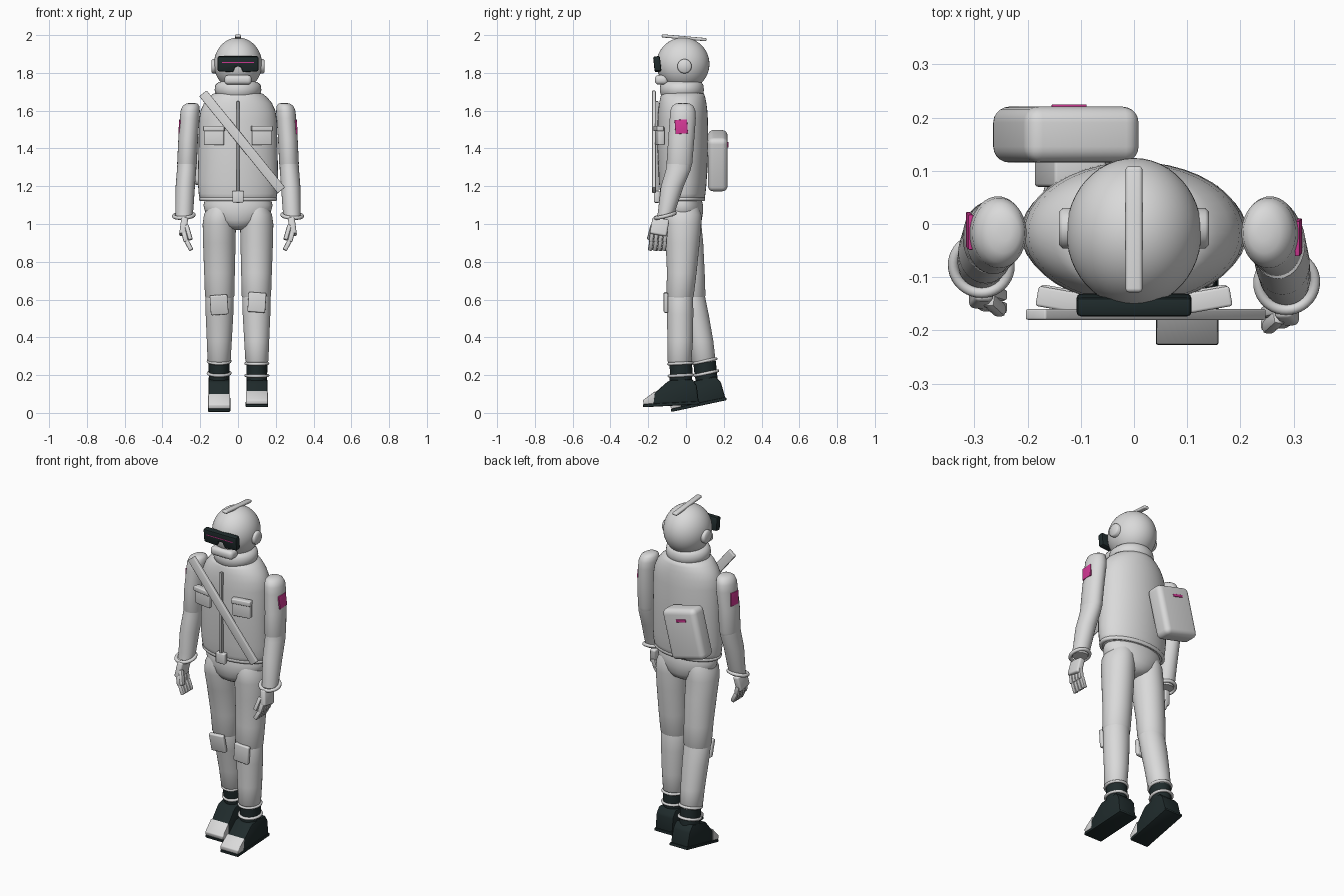
import bpy, bmesh, math
from mathutils import Vector, Matrix, Euler


def mat(name, rgb):
    m = bpy.data.materials.new(name)
    m.diffuse_color = (*rgb, 1)
    return m


WHITE = mat("suit_white", (0.70, 0.70, 0.70))
GREY = mat("trim_grey", (0.50, 0.50, 0.50))
DARK = mat("dark_rubber", (0.014, 0.024, 0.025))
PINK = mat("magenta", (0.65, 0.04, 0.30))
rad = math.radians


def finish(name, bm, m, loc=(0, 0, 0), rot=(0, 0, 0), bevel=0, seg=3, angle=40):
    bmesh.ops.recalc_face_normals(bm, faces=bm.faces)
    if bevel:
        bmesh.ops.bevel(bm, geom=list(bm.edges), offset=bevel, segments=seg,
                        profile=0.5, affect='EDGES', clamp_overlap=True)
    me = bpy.data.meshes.new(name)
    bm.to_mesh(me)
    bm.free()
    me.materials.append(m)
    o = bpy.data.objects.new(name, me)
    bpy.context.collection.objects.link(o)
    o.location = loc
    o.rotation_euler = [rad(a) for a in rot]
    bpy.ops.object.select_all(action='DESELECT')
    o.select_set(True)
    bpy.context.view_layer.objects.active = o
    bpy.ops.object.shade_smooth_by_angle(angle=rad(angle))
    return o


def box(name, loc, size, m, rot=(0, 0, 0), bevel=0.006, seg=3):
    bm = bmesh.new()
    bmesh.ops.create_cube(bm, size=1)
    bmesh.ops.scale(bm, vec=size, verts=bm.verts)
    return finish(name, bm, m, loc, rot, bevel, seg)


def tube(name, rings, m, loc=(0, 0, 0), rot=(0, 0, 0), n=40):
    """Loft of level ellipses: (x, y, z, rx, ry)."""
    bm = bmesh.new()
    loops = [[bm.verts.new((x + rx * math.cos(2 * math.pi * i / n),
                            y + ry * math.sin(2 * math.pi * i / n), z))
              for i in range(n)] for x, y, z, rx, ry in rings]
    for a, b in zip(loops, loops[1:]):
        for i in range(n):
            j = (i + 1) % n
            bm.faces.new((a[i], a[j], b[j], b[i]))
    bm.faces.new(loops[0])
    bm.faces.new(loops[-1])
    return finish(name, bm, m, loc, rot, angle=60)


def prism(name, pts, width, axis, m, loc, rot=(0, 0, 0), bevel=0.006):
    """Profile extruded along x (pts are y,z) or along y (pts are x,z)."""
    bm = bmesh.new()
    ends = []
    for d in (-width / 2, width / 2):
        ends.append([bm.verts.new((d, a, b) if axis == 'X' else (a, d, b)) for a, b in pts])
    n = len(pts)
    for i in range(n):
        j = (i + 1) % n
        bm.faces.new((ends[0][i], ends[0][j], ends[1][j], ends[1][i]))
    bm.faces.new(ends[0])
    bm.faces.new(ends[1])
    return finish(name, bm, m, loc, rot, bevel, 2)


def ring(name, loc, R, r, m, rot=(0, 0, 0), squash=1.0):
    bpy.ops.mesh.primitive_torus_add(major_radius=R, minor_radius=r, major_segments=40,
                                     minor_segments=10, location=loc,
                                     rotation=[rad(a) for a in rot])
    o = bpy.context.object
    o.name = name
    o.scale.y = squash
    o.data.materials.append(m)
    bpy.ops.object.shade_smooth()


# helmet
bm = bmesh.new()
bmesh.ops.create_uvsphere(bm, u_segments=48, v_segments=28, radius=1)
bmesh.ops.scale(bm, vec=(0.127, 0.14, 0.14), verts=bm.verts)
finish("helmet", bm, WHITE, (0, -0.016, 1.847))
box("helmet_crest", (0, -0.01, 1.986), (0.032, 0.238, 0.017), WHITE, (-5, 0, 0), 0.007)
for s in (-1, 1):
    tube("ear_disc", [(0, 0, -0.02, 0.038, 0.038), (0, 0, 0.008, 0.038, 0.038),
                      (0, 0, 0.015, 0.031, 0.031)], WHITE,
         (s * 0.126, -0.008, 1.835), (0, 90 * s, 0))

# visor with nose notch and light line
prism("visor", [(-0.108, 0.042), (0.108, 0.042), (0.108, -0.036), (0.026, -0.042),
                (0.014, -0.012), (-0.014, -0.012), (-0.026, -0.042), (-0.108, -0.036)],
      0.036, 'Y', DARK, (0, -0.152, 1.846), (6, 0, 0), 0.008)
box("visor_line", (0, -0.171, 1.856), (0.17, 0.003, 0.005), PINK, (6, 0, 0), 0)
box("mouth_guard", (0, -0.13, 1.763), (0.145, 0.07, 0.05), WHITE, (0, 0, 0), 0.02, 4)

# collar, jacket, pelvis
CY = -0.017
tube("collar", [(0, CY - 0.005, z, rx, ry) for z, rx, ry in (
    (1.67, 0.10, 0.10), (1.685, 0.117, 0.112), (1.71, 0.124, 0.117), (1.735, 0.12, 0.114),
    (1.75, 0.105, 0.104), (1.757, 0.08, 0.09))], WHITE)
tube("jacket", [(0, CY, z, rx, ry) for z, rx, ry in (
    (1.12, 0.16, 0.095), (1.124, 0.188, 0.108), (1.135, 0.203, 0.116), (1.16, 0.208, 0.12),
    (1.22, 0.213, 0.126), (1.4, 0.209, 0.134), (1.55, 0.206, 0.133), (1.60, 0.198, 0.13),
    (1.64, 0.18, 0.125), (1.67, 0.155, 0.119), (1.69, 0.13, 0.112), (1.70, 0.09, 0.09))], WHITE)
ring("jacket_hem", (0, CY, 1.133), 0.196, 0.012, WHITE, squash=0.57)
tube("pelvis", [(0, CY, z, rx, ry) for z, rx, ry in (
    (0.968, 0.02, 0.025), (0.975, 0.06, 0.06), (0.99, 0.098, 0.085), (1.02, 0.142, 0.1),
    (1.06, 0.173, 0.107), (1.10, 0.183, 0.107), (1.13, 0.175, 0.1))], WHITE)

# jacket front: zip, buckle, sash, pockets
box("zip", (0, -0.155, 1.38), (0.014, 0.02, 0.54), GREY, bevel=0.003)
box("buckle", (0, -0.155, 1.145), (0.06, 0.03, 0.062), WHITE)
box("sash", (0.022, -0.17, 1.435), (0.05, 0.02, 0.66), WHITE, (0, -39, 0), 0.004)
for s in (-1, 1):
    box("chest_pocket", (s * 0.126, -0.139, 1.465), (0.105, 0.034, 0.095), WHITE, (0, 0, 10 * s))
    box("pocket_flap", (s * 0.126, -0.145, 1.506), (0.114, 0.038, 0.028), WHITE, (0, 0, 10 * s), 0.005)

# backpack, leaning to one side
box("backpack", (-0.128, 0.168, 1.335), (0.222, 0.105, 0.292), WHITE, (0, 14, 0), 0.03, 5)
box("backpack_mount", (-0.12, 0.10, 1.36), (0.1, 0.06, 0.16), WHITE, (0, 14, 0))
box("backpack_mark", (-0.122, 0.222, 1.42), (0.065, 0.006, 0.015), PINK, (0, 14, 0), 0.002)

# arms: (side, wrist y)
for s, wy in ((-1, -0.078), (1, -0.11)):
    sy, ey = -0.017, -0.035 if s > 0 else -0.025
    tube("upper_arm", [(s * x, y, z, rx, ry) for x, y, z, rx, ry in (
        (0.27, ey, 1.30, 0.047, 0.062), (0.27, ey, 1.32, 0.052, 0.068),
        (0.264, -0.025, 1.45, 0.052, 0.069), (0.256, sy, 1.56, 0.052, 0.069),
        (0.253, sy, 1.60, 0.051, 0.066), (0.249, sy, 1.625, 0.044, 0.056),
        (0.245, sy, 1.637, 0.03, 0.038), (0.243, sy, 1.641, 0.012, 0.015))], WHITE)
    tube("forearm", [(s * x, y, z, rx, ry) for x, y, z, rx, ry in (
        (0.286, wy, 1.04, 0.044, 0.042), (0.284, wy + 0.01, 1.08, 0.048, 0.047),
        (0.279, (wy + ey) / 2, 1.20, 0.051, 0.06),
        (0.272, ey - 0.005, 1.29, 0.051, 0.066), (0.27, ey, 1.33, 0.05, 0.066))], WHITE)
    ring("wrist_ring", (s * 0.287, wy, 1.045), 0.053, 0.01, WHITE, (14, 4 * s, 0))
    box("arm_patch", (s * 0.309, -0.025 if s > 0 else -0.013, 1.515),
        (0.009, 0.066, 0.075), PINK, (4, -4 * s, 0), 0.002)
    # hand: palm, fingers curling inward, thumb
    hy = wy - 0.03
    box("palm", (s * 0.288, hy, 0.985), (0.036, 0.09, 0.09), WHITE, (-10, -8 * s, 0), 0.01)
    for k in range(4):
        fy = hy - 0.042 + k * 0.024
        box("finger_base", (s * 0.282, fy, 0.935), (0.026, 0.022, 0.06), WHITE,
            (-8, 14 * s, 0), 0.006, 2)
        box("finger_tip", (s * 0.262, fy - 0.004, 0.89), (0.024, 0.022, 0.065), WHITE,
            (-8, 28 * s, 0), 0.006, 2)
    box("thumb", (s * 0.262, hy - 0.045, 0.955), (0.024, 0.026, 0.085), WHITE,
        (-14, 16 * s, 0), 0.008, 2)

# legs: side, knee y, ankle y, boot origin (y, z), boot tilt
for s, ky, ay, by, bz, tilt in ((1, -0.032, -0.03, -0.03, 0.04, 3),
                                (-1, 0.03, 0.098, 0.115, 0.046, 12)):
    tube("thigh", [(s * x, y, z, rx, ry) for x, y, z, rx, ry in (
        (0.097, ky, 0.60, 0.068, 0.064), (0.097, ky, 0.62, 0.078, 0.073),
        (0.098, ky * 0.7, 0.74, 0.081, 0.078), (0.099, ky * 0.3 - 0.008, 0.90, 0.086, 0.09),
        (0.099, -0.016, 1.0, 0.088, 0.097), (0.097, CY, 1.05, 0.083, 0.098),
        (0.092, CY, 1.09, 0.07, 0.085))], WHITE)
    tube("shin", [(s * x, y, z, rx, ry) for x, y, z, rx, ry in (
        (0.1, ay - 0.004, 0.26, 0.052, 0.055), (0.1, ay - 0.005, 0.275, 0.061, 0.064),
        (0.099, ay * 0.7 + ky * 0.3, 0.38, 0.066, 0.067),
        (0.098, ay * 0.3 + ky * 0.7, 0.52, 0.073, 0.07),
        (0.097, ky, 0.62, 0.074, 0.07), (0.097, ky, 0.66, 0.06, 0.06))], WHITE)
    box("knee_pad", (s * 0.1, ky - 0.074, 0.585 if s > 0 else 0.572),
        (0.094, 0.024, 0.105), WHITE, (tilt - 3, 4 * s, 0), 0.007)
    # ankle gaiter and rings
    tube("ankle", [(s * 0.1, by, 0.13, 0.053, 0.058), (s * 0.1, ay + 0.005, 0.22, 0.055, 0.06),
                   (s * 0.1, ay, 0.275, 0.056, 0.06)], DARK)
    lift = 0.0 if s > 0 else 0.012
    for z in (0.198, 0.262):
        ring("ankle_ring", (s * 0.1, ay + (0.265 - z) * tilt * 0.012, z + lift), 0.058, 0.008,
             WHITE, (tilt, 0, 0), 1.06)
    # boot, sole, toe cap
    base = Vector((s * 0.1, by, bz))
    r = (tilt, 0, 0)
    prism("boot", [(-0.19, 0.012), (-0.19, 0.035), (-0.125, 0.078), (-0.07, 0.122),
                   (-0.05, 0.135), (0.07, 0.135), (0.092, 0.10), (0.098, 0.012)],
          0.112, 'X', DARK, base, r, 0.008)
    prism("boot_sole", [(-0.197, 0.0), (-0.197, 0.016), (0.103, 0.016), (0.103, 0.0)],
          0.118, 'X', DARK, base, r, 0.004)
    prism("toe_cap", [(-0.195, 0.016), (-0.195, 0.038), (-0.128, 0.083), (-0.14, 0.016)],
          0.116, 'X', WHITE, base, r, 0.004)
